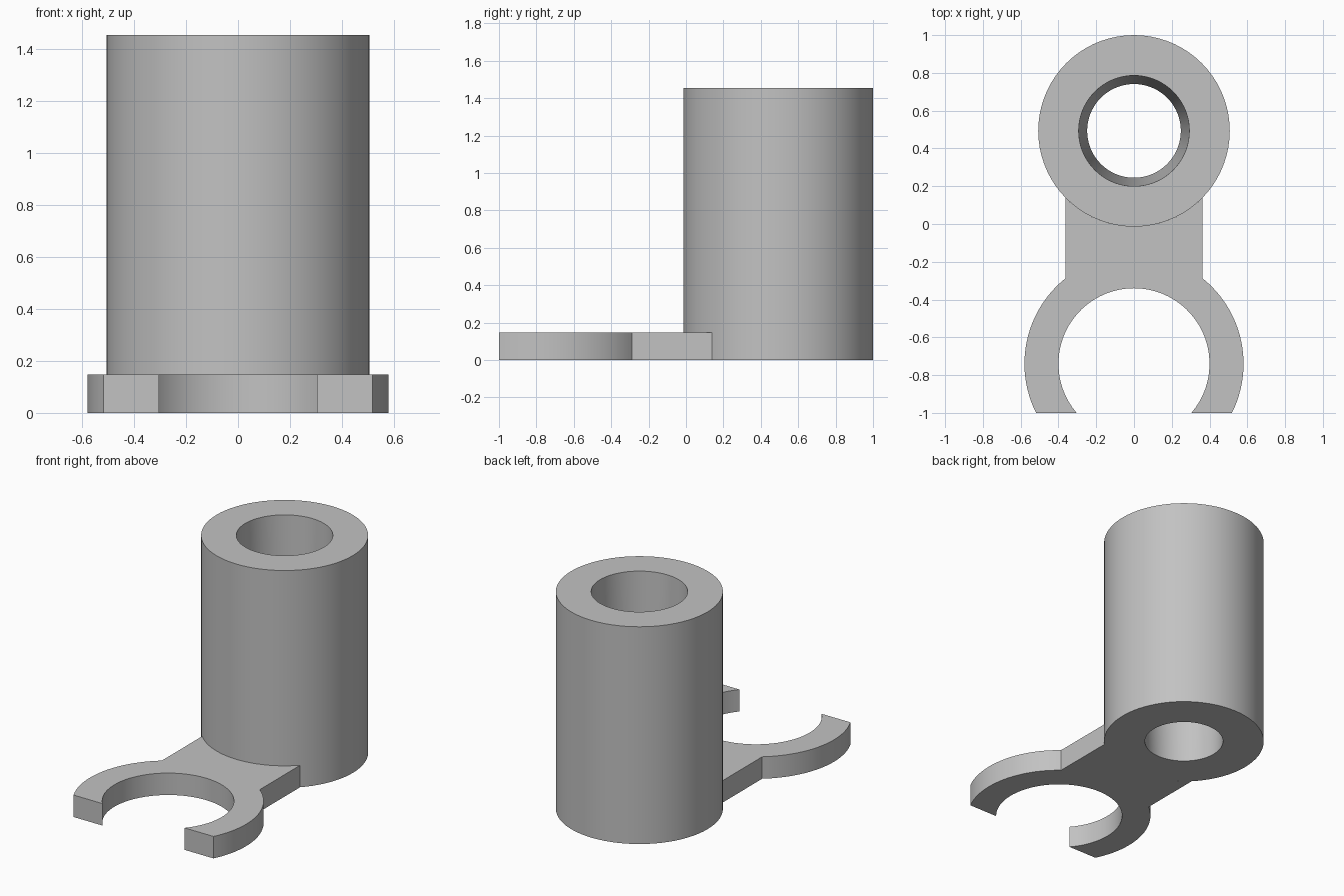
import bpy
import bmesh
from math import sin, cos, asin, sqrt, pi, radians

if "Cube" in bpy.data.objects:
    bpy.data.objects.remove(bpy.data.objects["Cube"], do_unlink=True)

# Main sizes
TUBE_Y, TUBE_R, TUBE_H = 0.493, 0.507, 1.455
BORE_TOP, BORE_BOTTOM = 0.293, 0.248
CLIP_Y, CLIP_OUT, CLIP_IN = -0.74, 0.58, 0.40
NECK_X, PLATE_H, FRONT_Y = 0.363, 0.147, -1.0
SEGMENTS = 72

grey = bpy.data.materials.new("plain_grey")
grey.use_nodes = True
colour = (0.54, 0.54, 0.54, 1)
grey.diffuse_color = colour
grey.node_tree.nodes["Principled BSDF"].inputs["Base Color"].default_value = colour


def finish(bm, name):
    """Turn a bmesh into a shaded, coloured object."""
    bmesh.ops.recalc_face_normals(bm, faces=bm.faces)
    mesh = bpy.data.meshes.new(name)
    bm.to_mesh(mesh)
    bm.free()
    mesh.materials.append(grey)
    obj = bpy.data.objects.new(name, mesh)
    bpy.context.collection.objects.link(obj)
    bpy.ops.object.select_all(action='DESELECT')
    obj.select_set(True)
    bpy.context.view_layer.objects.active = obj
    bpy.ops.object.shade_smooth_by_angle(angle=radians(30))
    return obj


def arc(cy, radius, start, end, steps):
    """Points on an arc about (0, cy), angles from +x."""
    angles = [start + (end - start) * i / steps for i in range(steps + 1)]
    return [(radius * cos(a), cy + radius * sin(a)) for a in angles]


# Tube with a tapered bore: four rings bridged into a closed loop
bm = bmesh.new()
rings = []
for radius, z in ((TUBE_R, 0), (TUBE_R, TUBE_H), (BORE_TOP, TUBE_H), (BORE_BOTTOM, 0)):
    points = arc(TUBE_Y, radius, 0, 2 * pi, SEGMENTS)[:-1]
    rings.append([bm.verts.new((x, y, z)) for x, y in points])
for a, b in zip(rings, rings[1:] + rings[:1]):
    for i in range(SEGMENTS):
        j = (i + 1) % SEGMENTS
        bm.faces.new((a[i], a[j], b[j], b[i]))
finish(bm, "tube")

# Clip plate: open ring and neck drawn as one outline, then extruded
drop = FRONT_Y - CLIP_Y
out_tip, in_tip = asin(drop / CLIP_OUT), asin(drop / CLIP_IN)
shoulder = pi / 2 - asin(NECK_X / CLIP_OUT)
tube_join = asin(NECK_X / TUBE_R)
outline = arc(CLIP_Y, CLIP_OUT, out_tip, shoulder, 24)
outline += arc(TUBE_Y, TUBE_R, -pi / 2 + tube_join, -pi / 2 - tube_join, 18)
outline += arc(CLIP_Y, CLIP_OUT, pi - shoulder, pi - out_tip, 24)
outline += arc(CLIP_Y, CLIP_IN, pi - in_tip, in_tip, 48)

bm = bmesh.new()
base = bm.faces.new([bm.verts.new((x, y, 0)) for x, y in outline])
extruded = bmesh.ops.extrude_face_region(bm, geom=[base], use_keep_orig=True)
top = [v for v in extruded["geom"] if isinstance(v, bmesh.types.BMVert)]
bmesh.ops.translate(bm, verts=top, vec=(0, 0, PLATE_H))
bmesh.ops.triangulate(bm, faces=[f for f in bm.faces if len(f.verts) > 4])
finish(bm, "clip_plate")
